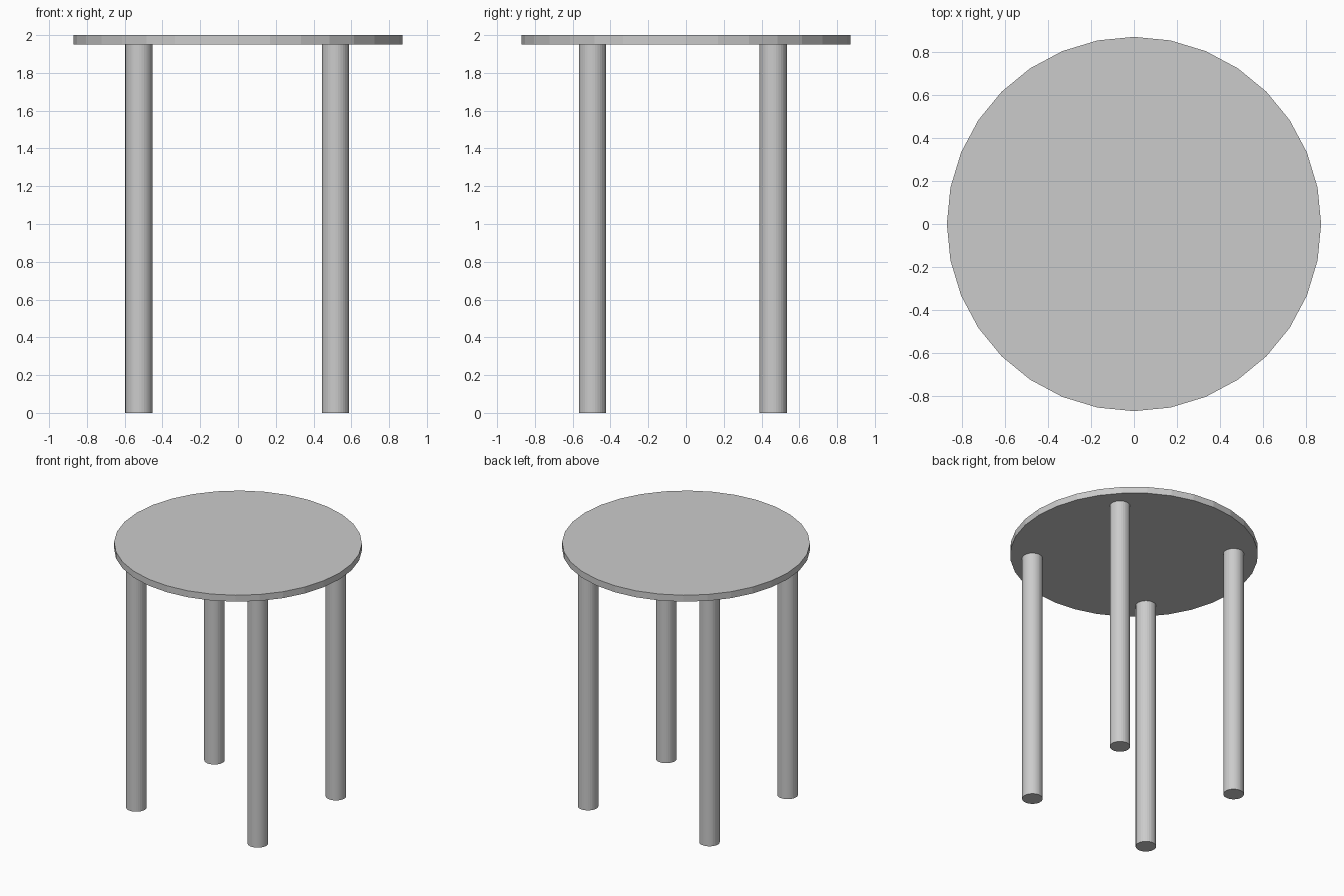
import bpy

if "Cube" in bpy.data.objects:
    bpy.data.objects.remove(bpy.data.objects["Cube"])

TOP_RADIUS, TOP_THICKNESS, HEIGHT = 0.87, 0.05, 2.0
LEG_RADIUS = 0.072


def cylinder(name, radius, x, y, z_low, z_high):
    bpy.ops.mesh.primitive_cylinder_add(
        vertices=32, radius=radius, depth=z_high - z_low,
        location=(x, y, (z_low + z_high) / 2))
    bpy.context.object.name = name
    return bpy.context.object


# Round faceted table top
underside = HEIGHT - TOP_THICKNESS
cylinder("table_top", TOP_RADIUS, 0, 0, underside, HEIGHT)

# Four straight legs, slightly off centre
for side, x in (("left", -0.525), ("right", 0.516)):
    for end, y in (("front", -0.495), ("back", 0.462)):
        cylinder(f"{end}_{side}_leg", LEG_RADIUS, x, y, 0, underside)
